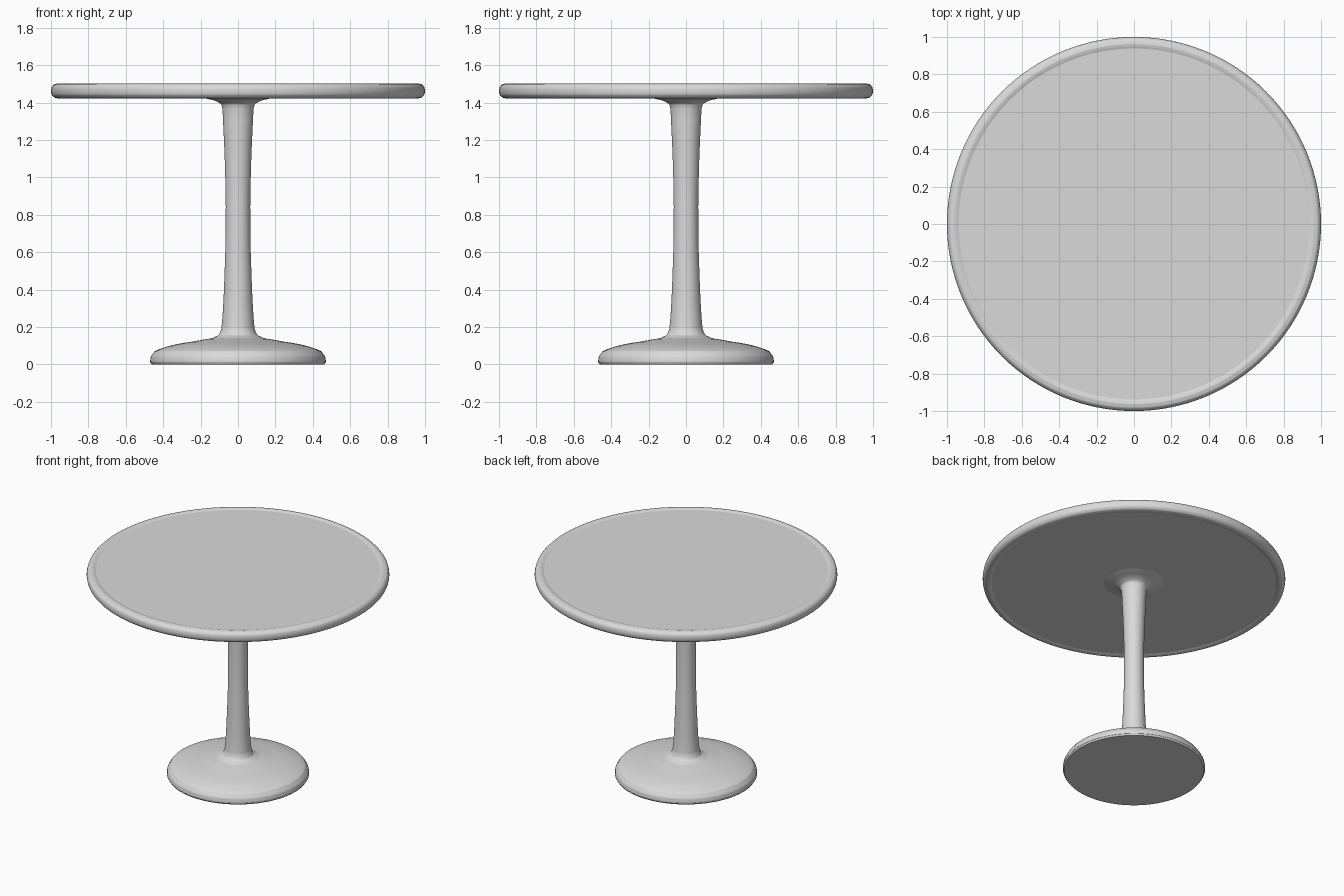
import bpy
import bmesh
import math
from mathutils import Vector
from mathutils.geometry import interpolate_bezier

cube = bpy.data.objects.get("Cube")
if cube:
    bpy.data.objects.remove(cube, do_unlink=True)

SEGMENTS = 128


def make_material(name, colour):
    mat = bpy.data.materials.new(name)
    mat.use_nodes = True
    mat.diffuse_color = colour
    mat.node_tree.nodes["Principled BSDF"].inputs["Base Color"].default_value = colour
    return mat


def smooth_path(points, steps=5):
    """Round a coarse (radius, height) profile into a flowing one."""
    pts = [Vector((r, 0, z)) for r, z in points]
    path = []
    for i in range(len(pts) - 1):
        a, b = pts[i], pts[i + 1]
        before, after = pts[max(i - 1, 0)], pts[min(i + 2, len(pts) - 1)]
        reach = (b - a).length / 3
        h1 = a + (b - before).normalized() * reach
        h2 = b - (after - a).normalized() * reach
        path += interpolate_bezier(a, h1, b, h2, steps + 1)[:-1]
    path.append(pts[-1])
    return [(p.x, p.z) for p in path]


def lathe(name, profile, mat):
    """Spin a profile around the z axis into a closed solid."""
    bm = bmesh.new()
    verts = [bm.verts.new((r, 0, z)) for r, z in profile]
    edges = [bm.edges.new(pair) for pair in zip(verts, verts[1:])]
    bmesh.ops.spin(bm, geom=verts + edges, cent=(0, 0, 0), axis=(0, 0, 1),
                   angle=math.tau, steps=SEGMENTS, use_duplicate=False)
    bmesh.ops.remove_doubles(bm, verts=bm.verts, dist=0.0001)
    bmesh.ops.recalc_face_normals(bm, faces=bm.faces)
    mesh = bpy.data.meshes.new(name)
    bm.to_mesh(mesh)
    bm.free()
    mesh.materials.append(mat)
    obj = bpy.data.objects.new(name, mesh)
    bpy.context.collection.objects.link(obj)
    bpy.ops.object.select_all(action='DESELECT')
    obj.select_set(True)
    bpy.context.view_layer.objects.active = obj
    bpy.ops.object.shade_smooth_by_angle(angle=math.radians(35))
    return obj


grey = make_material("light_grey", (0.7, 0.7, 0.7, 1))

# Rounded rim standing slightly proud of the flat disc on both faces
MID, HALF, INSET = 1.462, 0.04, 0.006
upper = smooth_path([(0.938, HALF - INSET), (0.95, HALF - 0.002), (0.963, HALF),
                     (0.984, 0.034), (0.996, 0.02), (1.0, 0)])
rim = [(r, MID + z) for r, z in upper]
rim += [(r, MID - z) for r, z in reversed(upper[:-1])]
lathe("table_rim", rim + rim[:1], grey)

# Flat disc filling the rim
lathe("table_top", [(0, MID + HALF - INSET), (0.94, MID + HALF - INSET),
                    (0.94, MID - HALF + INSET), (0, MID - HALF + INSET)], grey)

# Flared pedestal: base, waisted column and mounting flange
flare = smooth_path([(0.462, 0), (0.47, 0.015), (0.464, 0.045), (0.44, 0.073),
                     (0.35, 0.103), (0.22, 0.126), (0.135, 0.142), (0.102, 0.16),
                     (0.088, 0.2), (0.076, 0.38), (0.067, 0.65), (0.066, 0.9),
                     (0.073, 1.15), (0.084, 1.37), (0.093, 1.393), (0.125, 1.41),
                     (0.165, 1.42), (0.205, 1.43)])
lathe("pedestal", [(0, 0)] + flare + [(0, 1.43)], grey)
